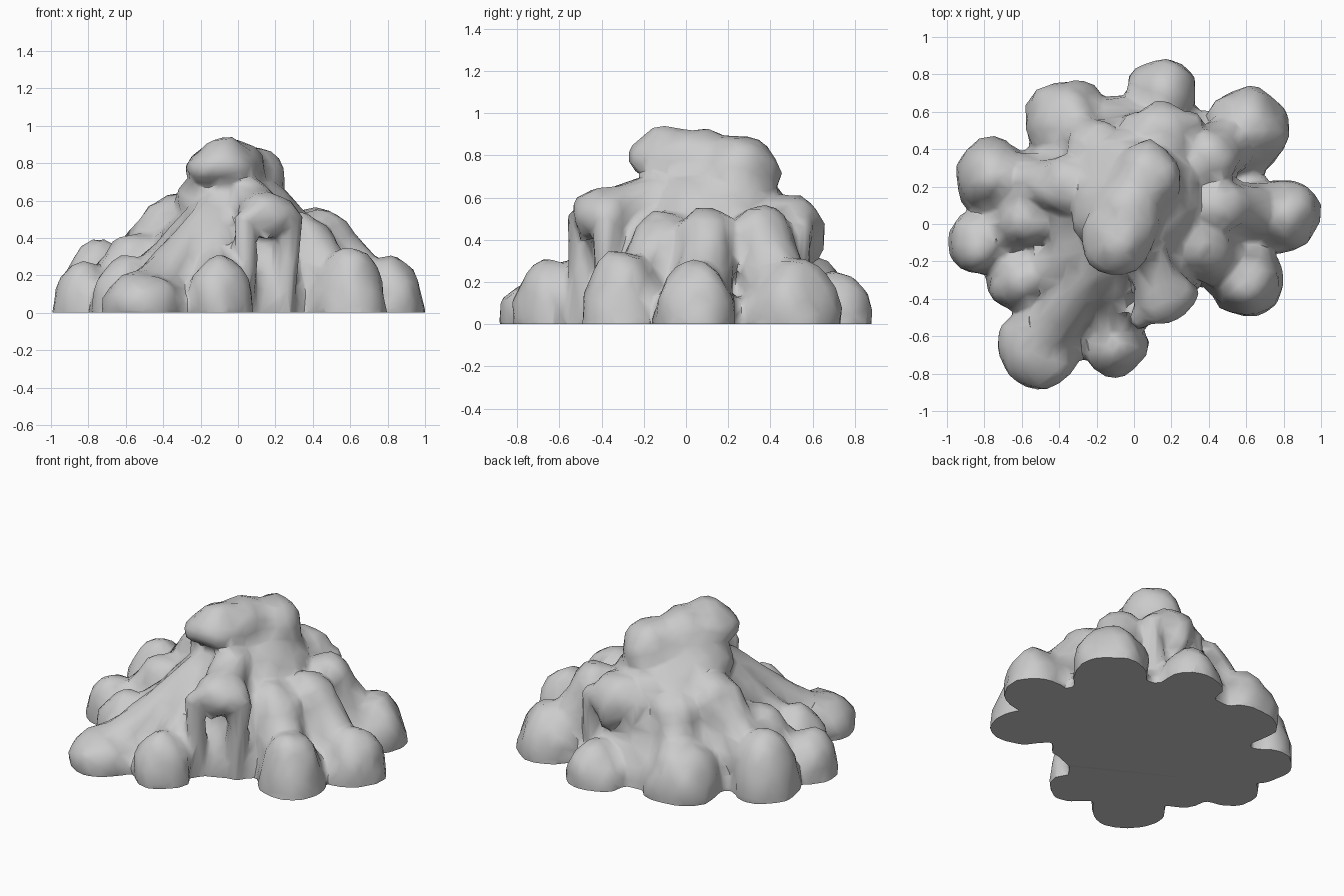
import bpy, bmesh, math
from mathutils import Vector, Matrix, noise

if "Cube" in bpy.data.objects:
    bpy.data.objects.remove(bpy.data.objects["Cube"], do_unlink=True)

grey = bpy.data.materials.new("stone grey")
grey.use_nodes = True
grey.diffuse_color = (.6, .6, .6, 1)
shader = grey.node_tree.nodes["Principled BSDF"]
shader.inputs["Base Color"].default_value = grey.diffuse_color

stone = bmesh.new()
THIN, DRIP, RIB, THICK = .03, .07, .12, .16
GROUND = Vector((0, 0, 0))


def lobe(centre, wide, tall):
    """Rounded lump of stone, equally wide in x and y."""
    size = Matrix.Diagonal((wide, wide, tall, 1))
    place = Matrix.Translation(centre)
    bmesh.ops.create_icosphere(stone, subdivisions=3, radius=1, matrix=place @ size)


def flow(start, start_radius, end, end_radius):
    """Tapered run of stone between two points, sagging slightly when long."""
    start, end = Vector(start), Vector(end)
    length = (end - start).length
    spacing = min(start_radius, end_radius) / 2
    steps = max(4, int(length / spacing))
    for step in range(steps + 1):
        along = step / steps
        centre = start.lerp(end, along)
        centre.z -= length * math.sin(math.pi * along) / 30
        radius = start_radius + (end_radius - start_radius) * along
        lobe(centre, radius, radius)


def hang(top, radius, drop):
    """Drip that hangs straight down and narrows."""
    tip = Vector(top)
    tip.z -= drop
    flow(top, radius, tip, radius * .7)


# core of the mound: wide foot, waist, shoulders and neck
lobe((-.05, .1, 0), .6, .5)
lobe((0, .1, .25), .5, .38)
lobe((0, .15, .5), .35, .25)
lobe((-.08, .05, .6), .25, .2)

# skirt lobes around the foot: spot, width, height
foot = {
    "left": ((.8, .05), .2, .27),
    "back_left": ((.6, .5), .23, .28),
    "back": ((.15, .7), .19, .21),
    "back_right": ((-.35, .55), .23, .3),
    "right_rear": ((-.75, .25), .21, .36),
    "right": ((-.83, -.1), .17, .25),
    "right_front": ((-.6, -.3), .18, .28),
    "front_right": ((-.5, -.65), .23, .2),
    "front": ((-.1, -.65), .17, .28),
    "front_left": ((.6, -.3), .2, .33),
}
foot = {name: (Vector((*spot, THIN)), wide, tall) for name, (spot, wide, tall) in foot.items()}
for centre, wide, tall in foot.values():
    lobe(centre, wide, tall)

# low webs that join neighbouring skirt lobes, left open below the hood
order = list(foot)
for name, neighbour in zip(order, order[1:] + order[:1]):
    if name != "front" and neighbour != "front_left":
        flow(foot[name][0] * .84, RIB, foot[neighbour][0] * .84, RIB)
flow(foot["front_left"][0] * .84, THICK, foot["left"][0] * .84, THICK)

# toes that push the front lobes further out
for name in ("front_right", "front"):
    centre, wide, tall = foot[name]
    lobe(centre + Vector((0, -wide / 2, DRIP)), wide / 2, tall / 3)

# shelves halfway up, each with a stone run to the skirt lobe below
shelves = {
    "left": (.45, .1, .4),
    "back_left": (.4, .35, .4),
    "back_right": (-.2, .4, .4),
    "right_rear": (-.35, .2, .47),
    "right": (-.55, .05, .27),
    "front_left": (.35, -.1, .38),
}
for name, spot in shelves.items():
    centre, wide, tall = foot[name]
    lobe(spot, THICK, THICK)
    flow(spot, THICK * .9, centre, wide * .8)

# ribs running from the summit to the front foot, with stone between them
shoulder = Vector((-.1, -.1, .58))
for name in ("front_right", "right_front", "front"):
    flow(shoulder, RIB, foot[name][0], THICK)
between = foot["front_right"][0].lerp(foot["front"][0], .5) * .8
flow(shoulder, RIB, between, THICK)

# front hood, overhanging a shallow cave between thick drips
hood = Vector((.15, -.39, .52))
lobe(hood, THICK, RIB)
flow((.05, -.15, .6), RIB, hood, RIB)
lobe((.15, -.2, .2), .2, .35)
for side in (-1, 1):
    corner = hood + Vector((side * .11, -.05 + side * .06, -.03))
    hang(corner, DRIP, corner.z)
hang(hood + Vector((0, -.1, 0)), THIN, RIB)

# back shelf with its own drips
back_shelf = Vector((.15, .47, .46))
lobe(back_shelf, .18, THICK)
for side in (-1, 1):
    hang(back_shelf + Vector((side * .15, .06, 0)), DRIP, .4)
hang(back_shelf + Vector((0, .12, 0)), DRIP, RIB)

# leaning summit ridge with a brow drip
summit_front = Vector((-.09, -.07, .78))
summit_back = Vector((.07, .25, .7))
flow(summit_front, THICK, summit_back, THICK + THIN)
lobe(summit_front, .2, RIB)
lobe(summit_front.lerp(summit_back, .4), THICK + THIN, THICK + THIN)
hang(summit_front + Vector((.14, -.05, 0)), THIN, RIB)

# fuse the stone into one skin
raw = bpy.data.meshes.new("raw stone")
stone.to_mesh(raw)
stone.free()
mound = bpy.data.objects.new("rock_mound", raw)
bpy.context.collection.objects.link(mound)
fuse = mound.modifiers.new("fuse", "REMESH")
fuse.mode = "VOXEL"
fuse.voxel_size = .02
soften = mound.modifiers.new("soften", "SMOOTH")
soften.iterations = 6
thin = mound.modifiers.new("thin", "DECIMATE")
thin.ratio = .06
evaluated = mound.evaluated_get(bpy.context.evaluated_depsgraph_get())
skin = bpy.data.meshes.new_from_object(evaluated)
mound.modifiers.clear()

# weather the surface, then cut the flat base
weathered = bmesh.new()
weathered.from_mesh(skin)
weathered.normal_update()
for vert in weathered.verts:
    vert.co += vert.normal * noise.noise(vert.co * 7) * .03
everything = weathered.verts[:] + weathered.edges[:] + weathered.faces[:]
cut = bmesh.ops.bisect_plane(weathered, geom=everything, plane_co=GROUND,
                             plane_no=(0, 0, 1), clear_inner=True)
rim = [part for part in cut["geom_cut"] if isinstance(part, bmesh.types.BMEdge)]
bmesh.ops.holes_fill(weathered, edges=rim, sides=0)
weathered.to_mesh(skin)
weathered.free()
mound.data = skin
bpy.data.meshes.remove(raw)
skin.materials.clear()
skin.materials.append(grey)

# smooth shading with a crisp base edge
bpy.ops.object.select_all(action="DESELECT")
mound.select_set(True)
bpy.context.view_layer.objects.active = mound
bpy.ops.object.shade_smooth_by_angle(angle=math.radians(50))
